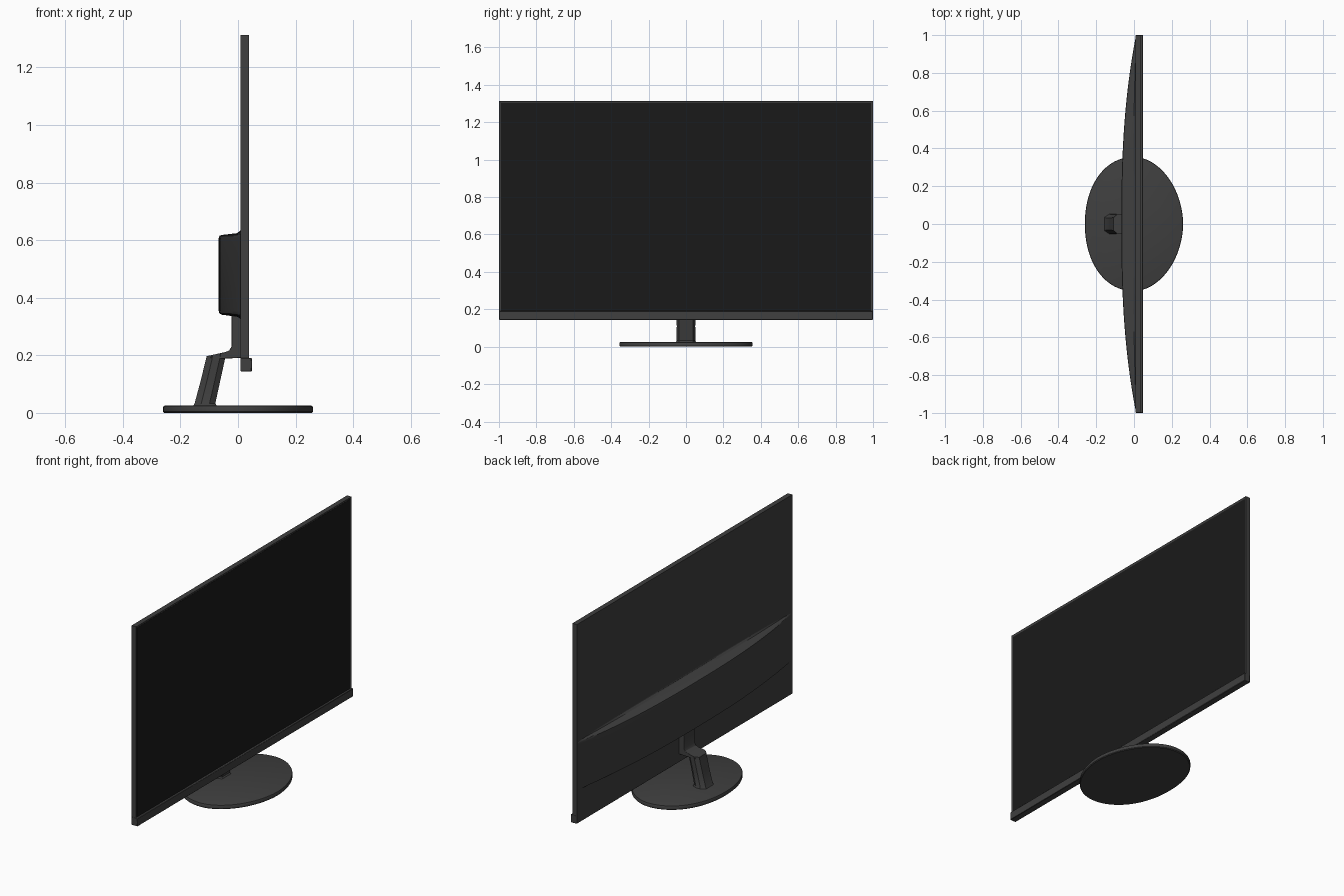
import bpy, bmesh, math

if "Cube" in bpy.data.objects:
    bpy.data.objects.remove(bpy.data.objects["Cube"])


def material(name, v):
    m = bpy.data.materials.new(name)
    m.diffuse_color = (v, v, v, 1)
    m.use_nodes = True
    m.node_tree.nodes["Principled BSDF"].inputs["Base Color"].default_value = m.diffuse_color
    return m


GREY = material("dark_grey", 0.05)
BLACK = material("screen_black", 0.01)


def finish(bm, name, mat, bevel=0.0, segments=2):
    bmesh.ops.recalc_face_normals(bm, faces=bm.faces)
    me = bpy.data.meshes.new(name)
    bm.to_mesh(me)
    bm.free()
    ob = bpy.data.objects.new(name, me)
    bpy.context.collection.objects.link(ob)
    me.materials.append(mat)
    if bevel:
        b = ob.modifiers.new("bevel", 'BEVEL')
        b.width, b.segments = bevel, segments
        b.limit_method, b.angle_limit = 'ANGLE', math.radians(30)
    bpy.ops.object.select_all(action='DESELECT')
    ob.select_set(True)
    bpy.context.view_layer.objects.active = ob
    bpy.ops.object.shade_smooth_by_angle(angle=math.radians(30))
    return ob


def box_bm(x, y, z):
    bm = bmesh.new()
    bmesh.ops.create_cube(bm, size=1)
    for v in bm.verts:
        for i, (a, b) in enumerate((x, y, z)):
            v.co[i] = a if v.co[i] < 0 else b
    return bm


def loft(name, rings, mat, bevel=0.0):
    """Skin closed rings of equal length and cap both ends."""
    bm = bmesh.new()
    vs = [[bm.verts.new(p) for p in r] for r in rings]
    n = len(vs[0])
    for a, b in zip(vs, vs[1:]):
        for i in range(n):
            j = (i + 1) % n
            bm.faces.new((a[i], a[j], b[j], b[i]))
    bm.faces.new(vs[0])
    bm.faces.new(vs[-1])
    return finish(bm, name, mat, bevel)


# Panel housing with a shallow recess in the front
bm = box_bm((0.009, 0.038), (-0.999, 0.999), (0.147, 1.313))
front = max(bm.faces, key=lambda f: f.calc_center_median().x)
bmesh.ops.inset_region(bm, faces=[front], thickness=0.011)
bm.normal_update()
inner = max((f for f in bm.faces if f.normal.x > 0.9), key=lambda f: f.calc_area())
for v in inner.verts:
    v.co.x -= 0.004
finish(bm, "panel_housing", GREY)

# Screen sitting in the recess
finish(box_bm((0.032, 0.035), (-0.988, 0.988), (0.158, 1.302)), "screen", BLACK)

# Chin strip along the bottom edge
finish(box_bm((0.009, 0.048), (-1, 1), (0.144, 0.191)), "bottom_bezel", GREY, 0.002, 1)

# Bowed housing on the back, deepest in the middle
PROFILE = [(0.0, 0.645), (0.06, 0.632), (0.2, 0.624), (0.87, 0.618), (0.97, 0.615),
           (1.0, 0.606), (1.0, 0.355), (0.97, 0.345), (0.87, 0.341), (0.2, 0.334),
           (0.06, 0.328), (0.0, 0.318)]
rings = []
for k in range(49):
    y = -0.998 + 1.996 * k / 48
    depth = 0.078 * (1 - abs(y) ** 2.5) + 0.001
    rings.append([(0.012 - t * depth, y, z) for t, z in PROFILE])
loft("back_housing", rings, GREY)

# Bracket carrying the panel
BRACKET = [(-0.095, 0.190), (-0.095, 0.200), (-0.045, 0.211), (-0.030, 0.217),
           (-0.022, 0.232), (-0.022, 0.350), (0.011, 0.350), (0.011, 0.191), (-0.060, 0.188)]
loft("stand_bracket", [[(x, y, z) for x, z in BRACKET] for y in (-0.05, 0.05)], GREY, 0.002)

# Slanted leg with chamfered corners, flared at the foot
SECTION = [(0, -0.034), (0.32, -0.052), (0.72, -0.052), (1, -0.038),
           (1, 0.038), (0.72, 0.052), (0.32, 0.052), (0, 0.034)]
rings = []
for x0, x1, z, s, slope in ((-0.158, -0.070, 0.022, 1.06, 0), (-0.151, -0.079, 0.032, 0.97, 0),
                            (-0.130, -0.062, 0.110, 0.95, 0), (-0.111, -0.045, 0.188, 0.98, 0),
                            (-0.109, -0.044, 0.197, 0.98, 0.014)):
    rings.append([(x0 + u * (x1 - x0), y * s, z + slope * u) for u, y in SECTION])
loft("stand_leg", rings, GREY)

# Oval base plate, slightly fuller at the rear
N = 96


def oval(inset, z):
    pts = []
    for i in range(N):
        a = 2 * math.pi * i / N
        c, s = math.cos(a), math.sin(a)
        e = 2 / (1.9 if c > 0 else 2.12)
        pts.append((math.copysign(abs(c) ** e, c) * (0.26 - inset),
                    math.copysign(abs(s) ** e, s) * (0.355 - inset), z))
    return pts


loft("base_plate", [oval(0.004, 0), oval(0, 0.004), oval(0, 0.020),
                    oval(0.002, 0.0235), oval(0.006, 0.025)], GREY)
